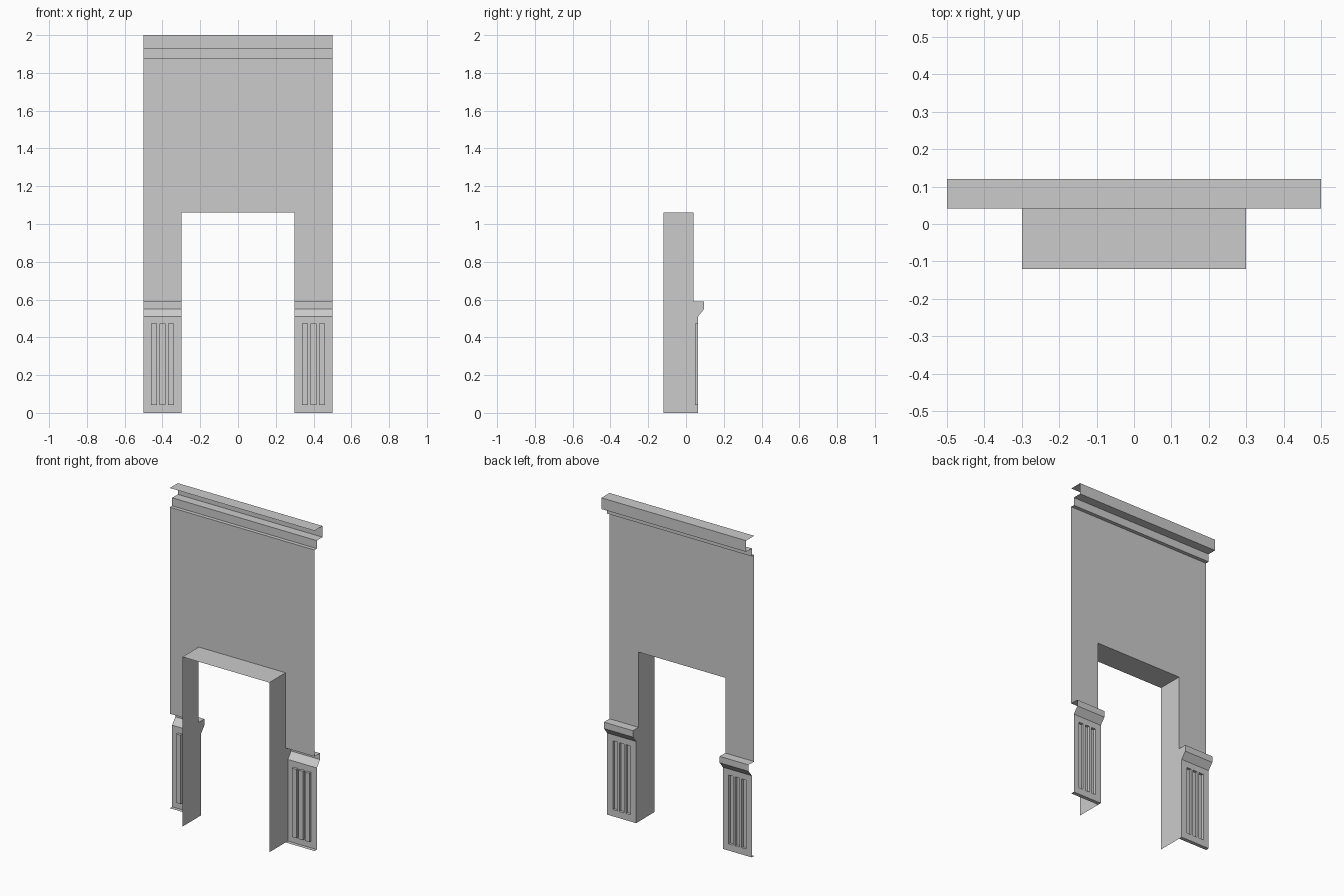
import bpy
import bmesh
from mathutils import Vector

if "Cube" in bpy.data.objects:
    bpy.data.objects.remove(bpy.data.objects["Cube"], do_unlink=True)

# Main dimensions
HALF, DOOR = 0.5, 0.3            # half widths of the wall and the doorway
HEIGHT, HEAD = 2.0, 1.06         # wall top and doorway top
BACK, WALL, BASE = -0.12, 0.041, 0.064
LEDGE_Y, CORNICE_Y = 0.096, 0.12
LEDGE_TOP, LEDGE_LOW, PANEL_TOP = 0.59, 0.55, 0.51
BAND_TOP, BAND_LOW = 1.93, 1.88

plaster = bpy.data.materials.new("plain grey")
plaster.use_nodes = True
grey = (0.6, 0.6, 0.6, 1)
plaster.diffuse_color = grey
plaster.node_tree.nodes["Principled BSDF"].inputs["Base Color"].default_value = grey


def sheet(bm, points, facing):
    """Flat polygon whose normal points along facing."""
    face = bm.faces.new([bm.verts.new(p) for p in points])
    face.normal_update()
    if face.normal.dot(Vector(facing)) < 0:
        face.normal_flip()
    return face


def sweep(bm, profile, x0, x1):
    """Run a (y, z) profile, drawn from the top down, along x."""
    for (ya, za), (yb, zb) in zip(profile, profile[1:]):
        sheet(bm, [(x0, ya, za), (x1, ya, za), (x1, yb, zb), (x0, yb, zb)],
              (0, za - zb, yb - ya))


def finish(bm, name, mirrored=False):
    bmesh.ops.remove_doubles(bm, verts=bm.verts, dist=0.0001)
    mesh = bpy.data.meshes.new(name)
    bm.to_mesh(mesh)
    bm.free()
    mesh.materials.append(plaster)
    obj = bpy.data.objects.new(name, mesh)
    bpy.context.collection.objects.link(obj)
    if mirrored:
        obj.modifiers.new("Mirror", 'MIRROR').use_axis[0] = True
    return obj


# Wall sheet around the doorway
bm = bmesh.new()
half = [(HALF, LEDGE_TOP), (HALF, BAND_LOW)]
inner = [(DOOR, HEAD), (DOOR, LEDGE_TOP)]
outline = half + [(-x, z) for x, z in half[::-1] + inner[::-1]] + inner
sheet(bm, [(x, WALL, z) for x, z in outline], (0, 1, 0))
finish(bm, "wall")

# Stepped cornice
bm = bmesh.new()
sweep(bm, [(WALL, HEIGHT), (CORNICE_Y, HEIGHT), (CORNICE_Y, BAND_TOP),
           (BASE, BAND_TOP), (BASE, BAND_LOW), (WALL, BAND_LOW)], -HALF, HALF)
finish(bm, "cornice")

# Doorway head
bm = bmesh.new()
sweep(bm, [(WALL, HEAD), (BACK, HEAD)], -DOOR, DOOR)
finish(bm, "doorway_head")

# Doorway sides, following the section of the base and its ledge
ledge = [(WALL, LEDGE_TOP), (LEDGE_Y, LEDGE_TOP), (LEDGE_Y, LEDGE_LOW),
         (BASE, PANEL_TOP)]
bm = bmesh.new()
section = [(BACK, HEAD), (WALL, HEAD)] + ledge + [(BASE, 0), (BACK, 0)]
sheet(bm, [(DOOR, y, z) for y, z in section], (-1, 0, 0))
finish(bm, "doorway_side", mirrored=True)

# Ledges above the bases
bm = bmesh.new()
sweep(bm, ledge, DOOR, HALF)
finish(bm, "base_ledge", mirrored=True)

# Base panels with three sunken flutes each
bm = bmesh.new()
xs = [DOOR]
for centre in (0.355, 0.4, 0.445):
    xs += [centre - 0.015, centre + 0.015]
xs.append(HALF)
zs = [0, 0.042, 0.472, PANEL_TOP]
flutes = []
for i, (xa, xb) in enumerate(zip(xs, xs[1:])):
    for j, (za, zb) in enumerate(zip(zs, zs[1:])):
        face = sheet(bm, [(xa, BASE, za), (xb, BASE, za),
                          (xb, BASE, zb), (xa, BASE, zb)], (0, 1, 0))
        if i % 2 and j == 1:
            flutes.append(face)
bmesh.ops.remove_doubles(bm, verts=bm.verts, dist=0.0001)
floors = bmesh.ops.extrude_discrete_faces(bm, faces=flutes)["faces"]
for face in floors:
    bmesh.ops.translate(bm, verts=face.verts, vec=(0, -0.016, 0))
sweep(bm, [(BASE, 0), (WALL, 0)], DOOR, HALF)
finish(bm, "base_panel", mirrored=True)
